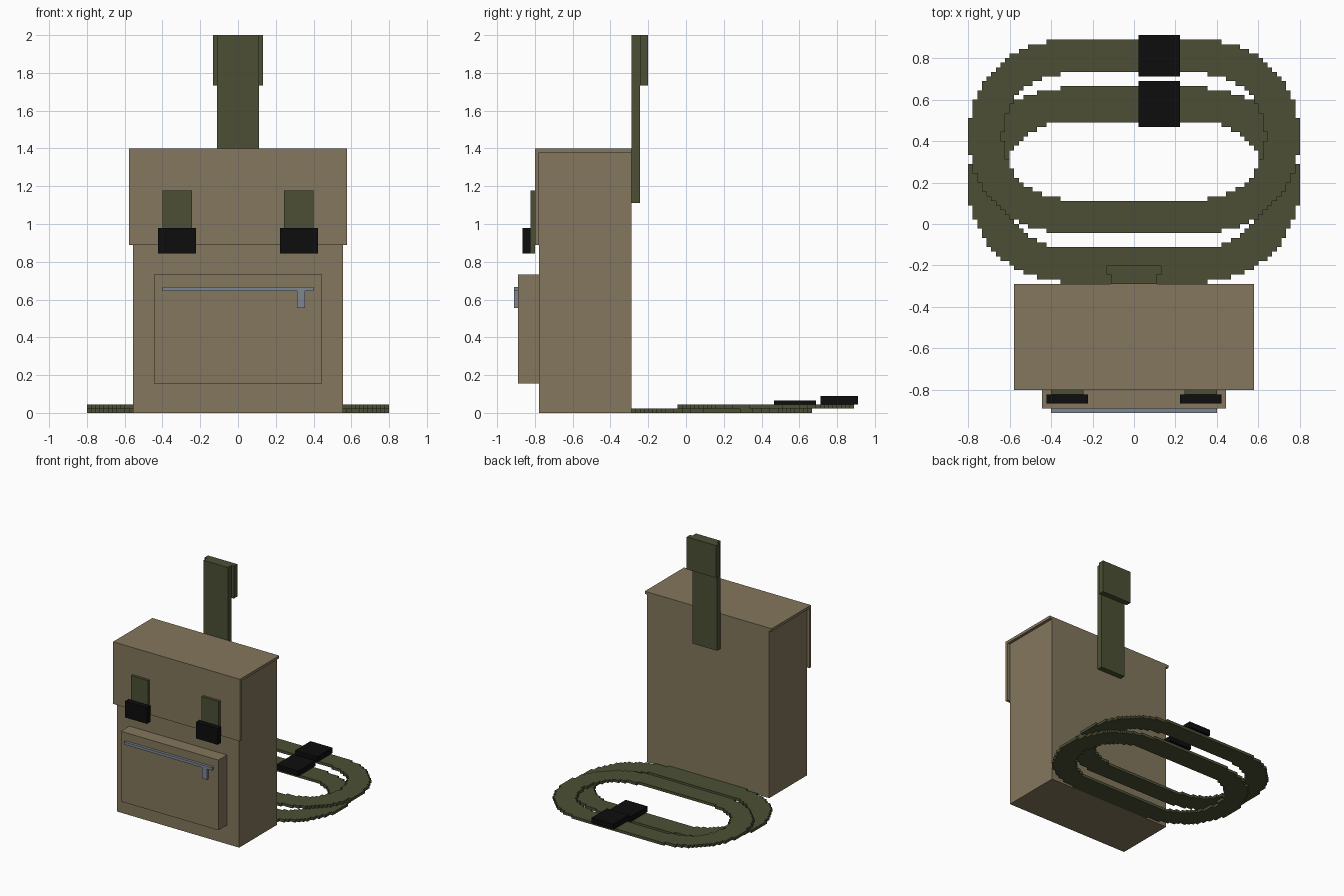
import bpy
import bmesh
from math import hypot

U = 2 / 90  # edge length of one block

cube = bpy.data.objects.get("Cube")
if cube:
    bpy.data.objects.remove(cube, do_unlink=True)


def material(name, rgb):
    m = bpy.data.materials.new(name)
    m.use_nodes = True
    color = (*rgb, 1)
    m.diffuse_color = color
    m.node_tree.nodes["Principled BSDF"].inputs["Base Color"].default_value = color
    return m


TAN = material("tan canvas", (0.227, 0.184, 0.109))
GREEN = material("olive webbing", (0.072, 0.078, 0.035))
BLACK = material("black plastic", (0.004, 0.004, 0.004))
STEEL = material("zip steel", (0.21, 0.24, 0.28))


def finish(name, bm, mat):
    bmesh.ops.recalc_face_normals(bm, faces=bm.faces[:])
    mesh = bpy.data.meshes.new(name)
    bm.to_mesh(mesh)
    bm.free()
    mesh.materials.append(mat)
    obj = bpy.data.objects.new(name, mesh)
    bpy.context.collection.objects.link(obj)
    return obj


def box(name, mat, x, y, z):
    """Box from block ranges along each axis."""
    bm = bmesh.new()
    bmesh.ops.create_cube(bm, size=1)
    for v in bm.verts:
        for i, (lo, hi) in enumerate((x, y, z)):
            v.co[i] = (hi if v.co[i] > 0 else lo) * U
    return finish(name, bm, mat)


def strap_loop(name, y_low, y_high, z, outer, inner=13.55, straight=15):
    """Stadium-shaped flat band with stepped edges, one block thick."""
    bm = bmesh.new()
    middle = (y_low + y_high) / 2
    for j in range(y_low, y_high):
        for i in range(-36, 36):
            dx = max(abs(i + 0.5) - straight, 0)
            if inner < hypot(dx, j + 0.5 - middle) <= outer:
                corners = ((i, j), (i + 1, j), (i + 1, j + 1), (i, j + 1))
                bm.faces.new([bm.verts.new((a * U, b * U, z * U)) for a, b in corners])
    bmesh.ops.remove_doubles(bm, verts=bm.verts[:], dist=U / 10)
    # Give the band its thickness
    ext = bmesh.ops.extrude_face_region(bm, geom=bm.faces[:])
    for v in ext["geom"]:
        if isinstance(v, bmesh.types.BMVert):
            v.co.z += U
    return finish(name, bm, GREEN)


# Bag body with a thin lid folding over the front
box("bag_body", TAN, (-25, 25), (-35, -13), (0, 62))
box("lid_top", TAN, (-26, 26), (-36, -13), (62, 63))
box("lid_front_flap", TAN, (-26, 26), (-36, -35), (40, 62))

# Front pocket and zip
box("front_pocket", TAN, (-20, 20), (-40, -35), (7, 33))
box("zip_track", STEEL, (-18, 18), (-41, -40), (29, 30))
box("zip_pull", STEEL, (14, 16), (-41, -40), (25, 29))

# Closing straps and buckles on both sides
for side, left in (("left", 11), ("right", -18)):
    box(side + "_closing_strap", GREEN, (left, left + 7), (-37, -36), (38, 53))
    box(side + "_closing_buckle", BLACK, (left - 1, left + 8), (-39, -37), (38, 44))

# Upright carrying strap at the back
box("back_strap", GREEN, (-5, 5), (-13, -11), (50, 90))
box("back_strap_fold", GREEN, (-6, 6), (-11, -9), (78, 90))

# Coiled shoulder strap lying on the ground
strap_loop("lower_strap_loop", -13, 30, 0, 21.02)
strap_loop("upper_strap_loop", -2, 40, 1, 20.95)
box("lower_strap_buckle", BLACK, (1, 10), (21, 31), (1, 3))
box("upper_strap_buckle", BLACK, (1, 10), (32, 41), (2, 4))
